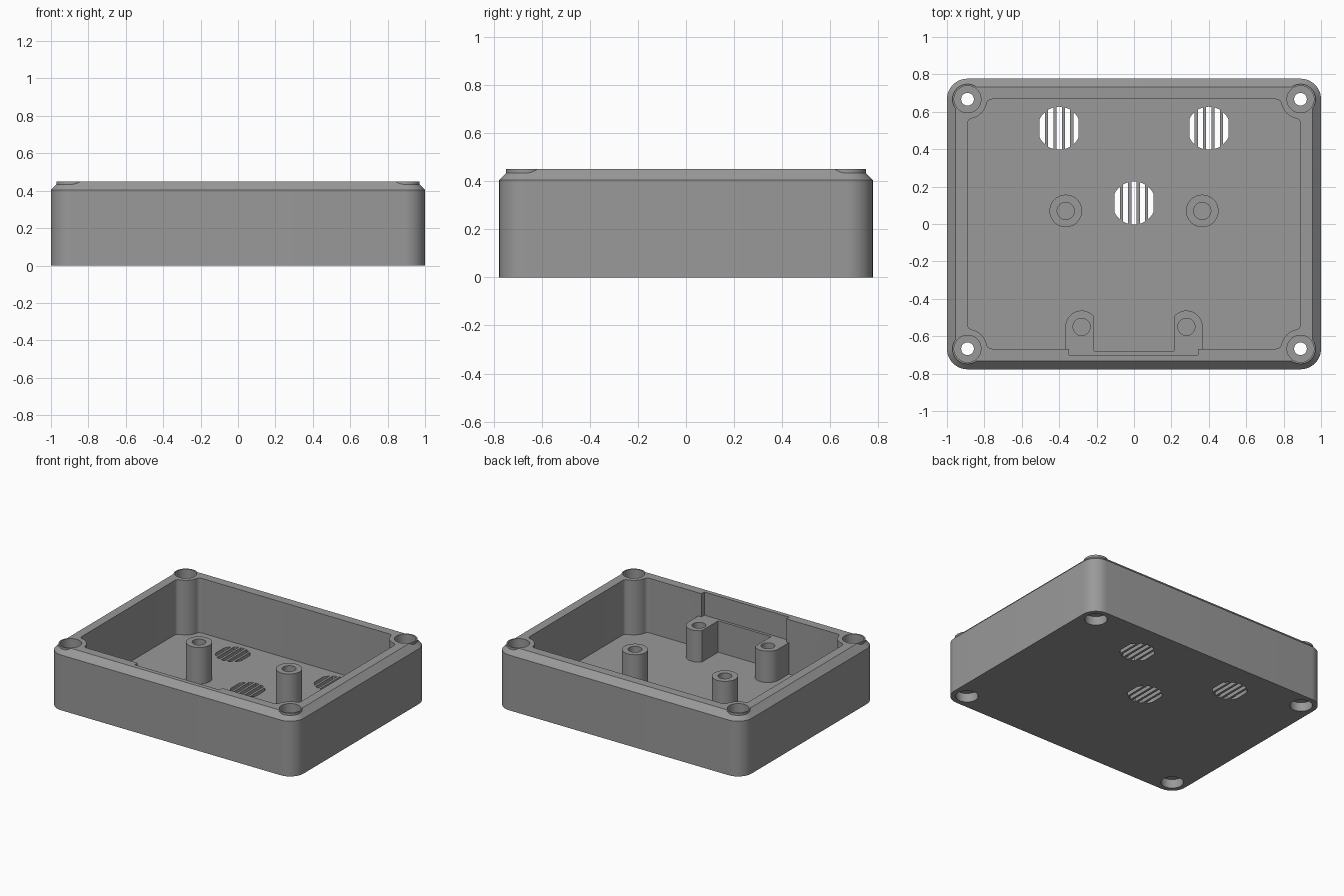
import bpy, bmesh, math

if "Cube" in bpy.data.objects:
    bpy.data.objects.remove(bpy.data.objects["Cube"])

CX, CY = 0.89, 0.667          # corner post centres, also the inner wall planes
TOP, FLOOR = 0.45, 0.05
CORNERS = [(sx * CX, sy * CY) for sx in (-1, 1) for sy in (-1, 1)]

grey = bpy.data.materials.new("plastic_grey")
grey.diffuse_color = (0.32, 0.32, 0.32, 1)
grey.use_nodes = True
grey.node_tree.nodes["Principled BSDF"].inputs["Base Color"].default_value = grey.diffuse_color


def circle(cx, cy, r, n=40):
    return [(cx + r * math.cos(2 * math.pi * i / n), cy + r * math.sin(2 * math.pi * i / n)) for i in range(n)]


def arc(cx, cy, r, a0, a1, n=10):
    return [(cx + r * math.cos(a0 + (a1 - a0) * i / n), cy + r * math.sin(a0 + (a1 - a0) * i / n))
            for i in range(n + 1)]


def rect(x0, x1, y0, y1):
    return [(x0, y0), (x1, y0), (x1, y1), (x0, y1)]


def rounded_rect(r):
    h = math.pi / 2
    pts = []
    for k, (sx, sy) in enumerate([(1, 1), (-1, 1), (-1, -1), (1, -1)]):
        pts += arc(sx * CX, sy * CY, r, k * h, (k + 1) * h, 12)
    return pts


def loft(name, stacks):
    """Each stack is a list of (outline, z) layers, skinned and capped."""
    bm = bmesh.new()
    for layers in stacks:
        rings = [[bm.verts.new((x, y, z)) for x, y in outline] for outline, z in layers]
        n = len(rings[0])
        bm.faces.new(rings[0][::-1])
        bm.faces.new(rings[-1])
        for a, b in zip(rings, rings[1:]):
            for i in range(n):
                j = (i + 1) % n
                bm.faces.new((a[i], a[j], b[j], b[i]))
    bmesh.ops.recalc_face_normals(bm, faces=bm.faces)
    me = bpy.data.meshes.new(name)
    bm.to_mesh(me)
    bm.free()
    me.materials.append(grey)
    ob = bpy.data.objects.new(name, me)
    bpy.context.collection.objects.link(ob)
    return ob


def prisms(name, outlines, z0, z1):
    return loft(name, [[(o, z0), (o, z1)] for o in outlines])


def activate(ob):
    bpy.ops.object.select_all(action='DESELECT')
    ob.select_set(True)
    bpy.context.view_layer.objects.active = ob


def boolean(ob, tool, op='DIFFERENCE'):
    m = ob.modifiers.new("cut", 'BOOLEAN')
    m.operation, m.solver, m.object = op, 'EXACT', tool
    activate(ob)
    bpy.ops.object.modifier_apply(modifier=m.name)
    bpy.data.objects.remove(tool)


def finish(ob):
    activate(ob)
    bpy.ops.object.shade_smooth_by_angle(angle=math.radians(30))


def cavity_outline():
    """Inner wall with filleted bulges around the corner posts."""
    R, f = 0.105, 0.028
    t = math.sqrt(R * R + 2 * R * f)
    phi = math.asin(f / (R + f))
    # lower-left quadrant of the corner at (CX, CY), from side wall to end wall
    q = arc(CX - f, CY - t, f, 0, math.pi / 2 - phi, 6)
    q += arc(CX, CY, R, 1.5 * math.pi - phi, math.pi + phi, 12)[1:]
    q += arc(CX - t, CY - f, f, phi, math.pi / 2, 6)[1:]
    pts = list(q)
    pts += [(-x, y) for x, y in reversed(q)]
    pts += [(-x, -y) for x, y in q]
    pts += [(x, -y) for x, y in reversed(q)]
    return pts


def vent_slots(cx, cy, r=0.115, pitch=0.045, half=0.014):
    """Vertical slots clipped by a circle."""
    slots = []
    for k in range(-2, 3):
        xs = [k * pitch + half * (i / 2 - 1) for i in range(5)]
        up = [(x, math.sqrt(r * r - x * x)) for x in xs]
        slots.append([(cx + x, cy - y) for x, y in up] + [(cx + x, cy + y) for x, y in reversed(up)])
    return slots


# Outer shell with chamfered top edge and raised corner rims
body = loft("enclosure_body", [[(rounded_rect(0.11), 0), (rounded_rect(0.11), 0.405),
                                (rounded_rect(0.065), TOP)]])
boolean(body, prisms("rims", [circle(x, y, 0.081, 48) for x, y in CORNERS], 0.2, TOP), 'UNION')

# Main cavity, front wall notch and the shallow recess below it
boolean(body, prisms("cavity", [cavity_outline()], FLOOR, 0.6))
boolean(body, prisms("notch", [rect(-0.347, 0.342, -0.70, -0.6)], 0.28, 0.6))
boolean(body, prisms("recess", [rect(-0.215, 0.215, -0.68, -0.6)], FLOOR, 0.35))

# Vents in the floor
slots = [s for c in ((-0.4, 0.512), (0.4, 0.512), (0, 0.112)) for s in vent_slots(*c)]
boolean(body, prisms("vents", slots, -0.1, 0.1))

# Corner screw holes with wide recesses at top and bottom
boolean(body, prisms("screw_holes", [circle(x, y, 0.034, 32) for x, y in CORNERS], -0.1, 0.6))
boolean(body, prisms("top_recess", [circle(x, y, 0.072) for x, y in CORNERS], TOP - 0.1, 0.6))
boolean(body, prisms("bottom_recess", [circle(x, y, 0.075) for x, y in CORNERS], -0.1, 0.065))
finish(body)

for side, s in (("left", -1), ("right", 1)):
    # Round standoffs
    x, y = s * 0.365, 0.07
    post = prisms("standoff_" + side, [circle(x, y, 0.087)], FLOOR - 0.01, 0.318)
    boolean(post, prisms("bore", [circle(x, y, 0.046, 32)], FLOOR + 0.01, 0.5))
    finish(post)

    # Front brackets: rounded end, flat inner side, joined to the front wall
    x, y, r = 0.28, -0.55, 0.087
    a = math.acos(-0.065 / r)
    outline = [(0.215, -0.669), (x + r, -0.669)] + arc(x, y, r, 0, a, 20)
    bracket = prisms("front_bracket_" + side, [[(s * px, py) for px, py in outline]], FLOOR - 0.01, 0.28)
    boolean(bracket, prisms("bore", [circle(s * x, y, 0.046, 32)], FLOOR + 0.01, 0.5))
    finish(bracket)
